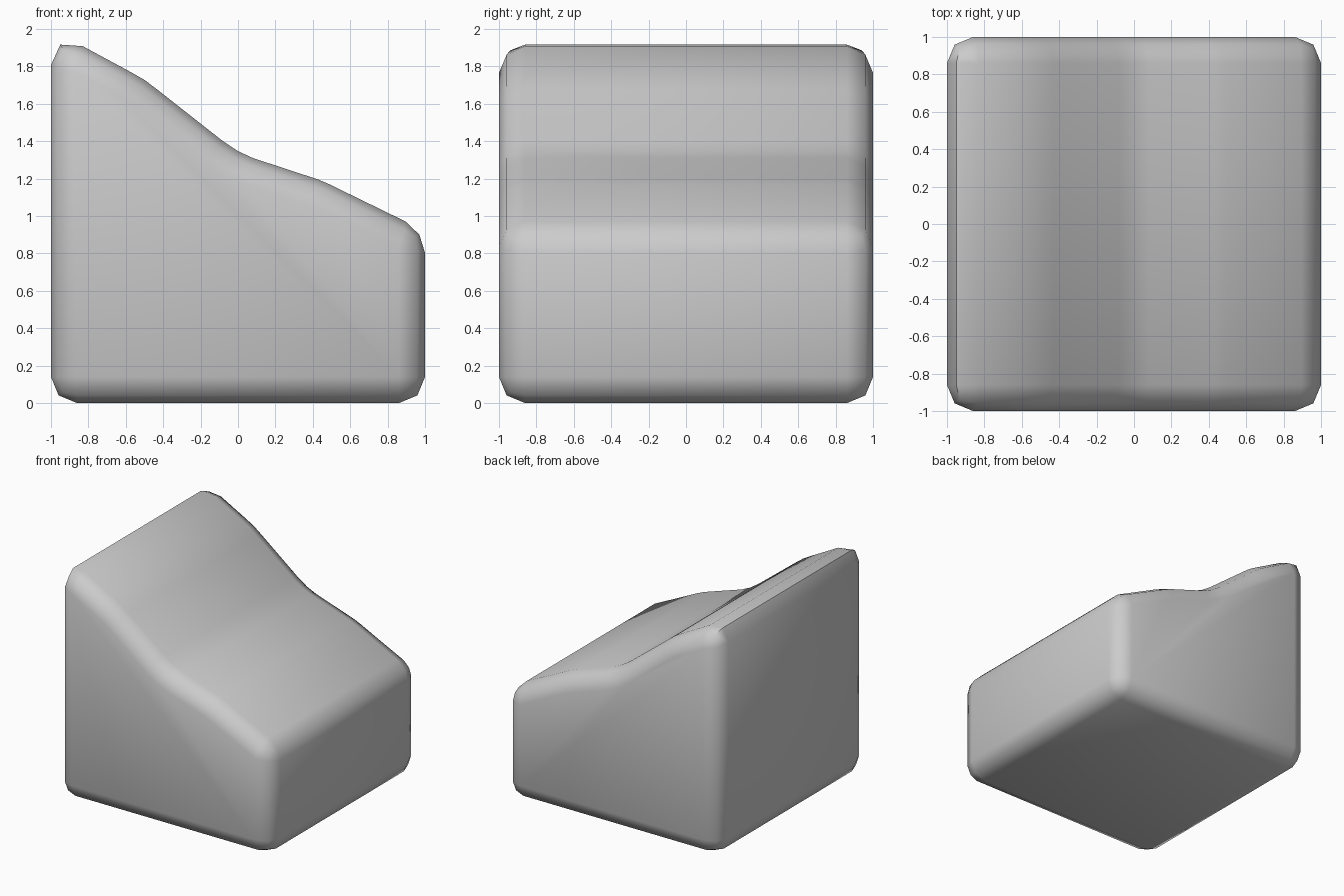
import bpy, bmesh, math

if "Cube" in bpy.data.objects:
    bpy.data.objects.remove(bpy.data.objects["Cube"])

# Side profile (x, z): square base, gently waved slope on top
profile = [(-1, 0), (1, 0), (1, 0.92),
           (0.57, 1.13), (0.5, 1.165), (0.43, 1.195),
           (0.08, 1.31), (0, 1.347), (-0.08, 1.4),
           (-0.43, 1.675), (-0.5, 1.728), (-0.57, 1.768),
           (-1, 2.0)]

# Extrude the profile from front to back
bm = bmesh.new()
face = bm.faces.new([bm.verts.new((x, -1, z)) for x, z in profile])
ext = bmesh.ops.extrude_face_region(bm, geom=[face])
verts = [v for v in ext["geom"] if isinstance(v, bmesh.types.BMVert)]
bmesh.ops.translate(bm, verts=verts, vec=(0, 2, 0))
bmesh.ops.recalc_face_normals(bm, faces=bm.faces)
mesh = bpy.data.meshes.new("sloped_block")
bm.to_mesh(mesh)
bm.free()
block = bpy.data.objects.new("sloped_block", mesh)
bpy.context.collection.objects.link(block)

# Rounded outer edges
bevel = block.modifiers.new("rounded_edges", 'BEVEL')
bevel.offset_type = 'WIDTH'
bevel.width = 0.198
bevel.segments = 2
bevel.limit_method = 'ANGLE'
bevel.angle_limit = math.radians(30)

# Smooth shading
bpy.context.view_layer.objects.active = block
block.select_set(True)
bpy.ops.object.modifier_apply(modifier=bevel.name)
bpy.ops.object.shade_smooth_by_angle(angle=math.radians(60))
